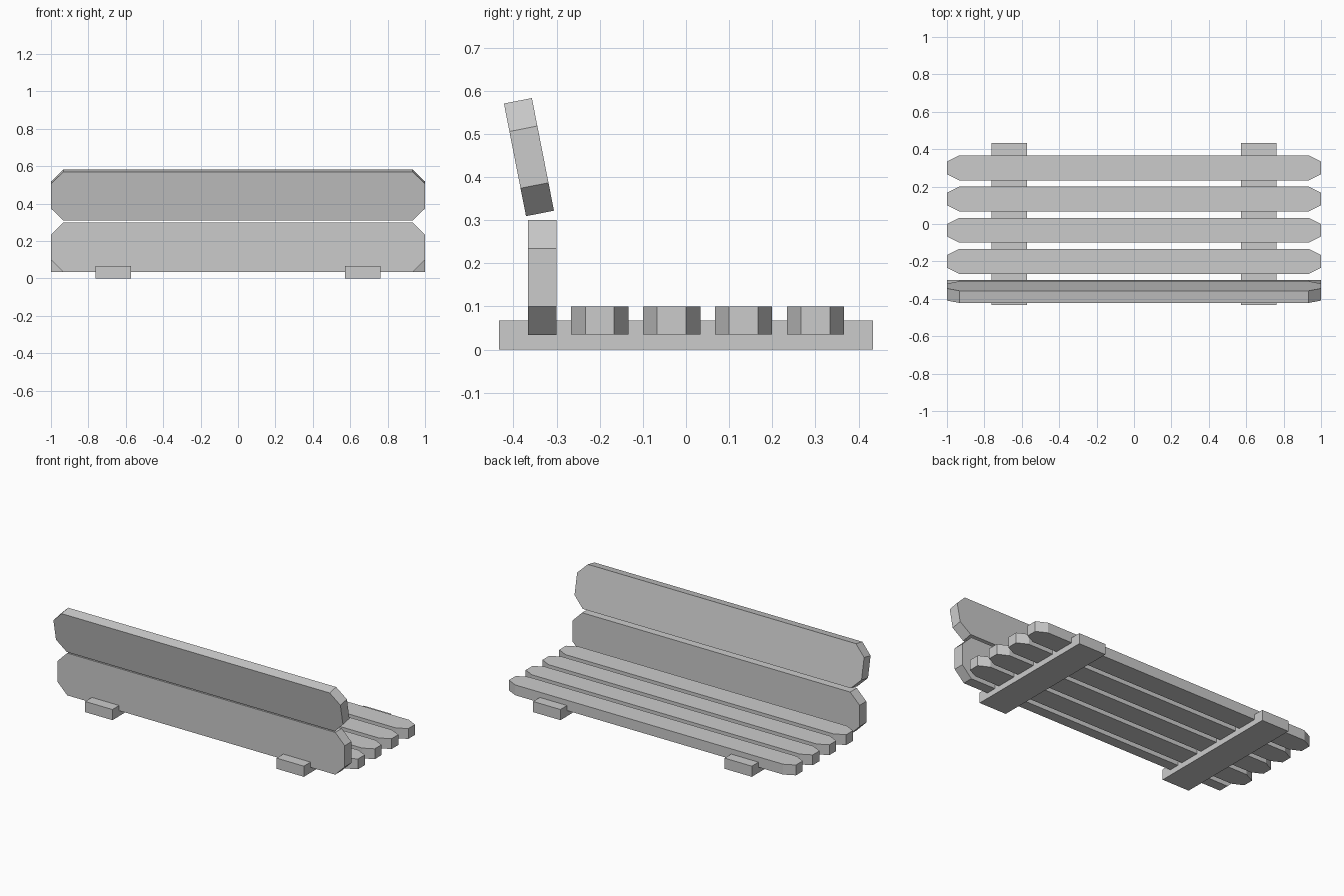
import bpy, bmesh
from math import radians

if "Cube" in bpy.data.objects:
    bpy.data.objects.remove(bpy.data.objects["Cube"])


def plank(name, width, thick, cut_x, cut_w, location, tilt=0.0):
    """Board along x with clipped corners, centred on its location."""
    h, w = 1.0, width / 2
    outline = [(-h, -w + cut_w), (-h + cut_x, -w), (h - cut_x, -w), (h, -w + cut_w),
               (h, w - cut_w), (h - cut_x, w), (-h + cut_x, w), (-h, w - cut_w)]
    bm = bmesh.new()
    face = bm.faces.new([bm.verts.new((x, y, -thick / 2)) for x, y in outline])
    ext = bmesh.ops.extrude_face_region(bm, geom=[face])
    top = [g for g in ext["geom"] if isinstance(g, bmesh.types.BMVert)]
    bmesh.ops.translate(bm, verts=top, vec=(0, 0, thick))
    bmesh.ops.recalc_face_normals(bm, faces=bm.faces)
    mesh = bpy.data.meshes.new(name)
    bm.to_mesh(mesh)
    bm.free()
    ob = bpy.data.objects.new(name, mesh)
    bpy.context.collection.objects.link(ob)
    ob.location = location
    ob.rotation_euler.x = radians(tilt)
    return ob


# Seat slats
for i in range(4):
    plank(f"seat_slat_{i + 1}", 0.133, 0.065, 0.066, 0.033,
          (0, -0.2 + i * 0.1667, 0.0675))

# Upright lower back board and leaning upper back board
plank("back_board_lower", 0.266, 0.066, 0.066, 0.066, (0, -0.333, 0.167), 90)
plank("back_board_upper", 0.266, 0.066, 0.066, 0.066, (0, -0.364, 0.446), 101.1)

# Cross supports under the seat
for side, x in (("left", -0.667), ("right", 0.667)):
    bpy.ops.mesh.primitive_cube_add(size=1, location=(x, 0, 0.0335))
    support = bpy.context.object
    support.name = f"support_{side}"
    support.scale = (0.19, 0.866, 0.067)
